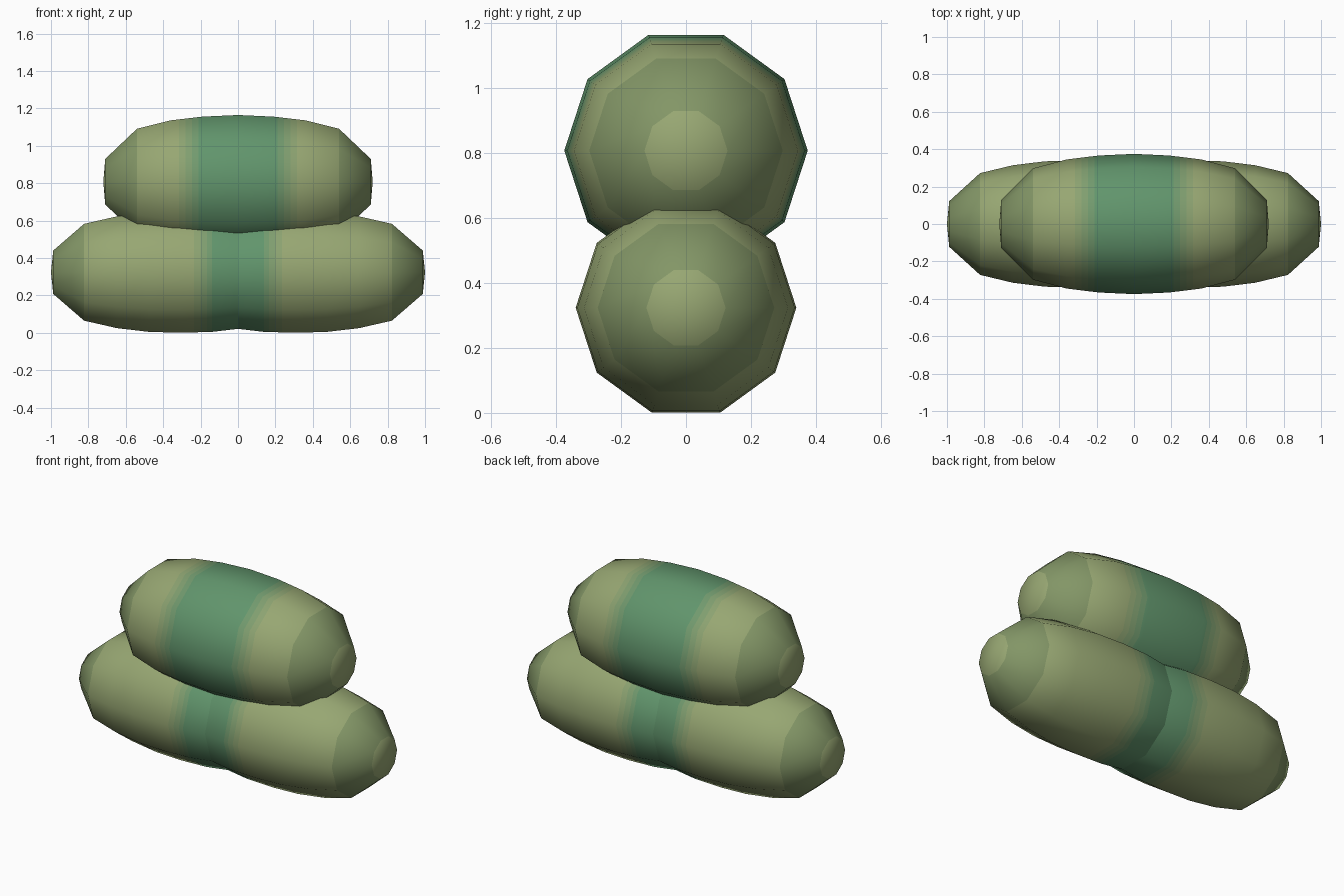
import bpy, math

if "Cube" in bpy.data.objects:
    bpy.data.objects.remove(bpy.data.objects["Cube"])

SIDES = 10
# half profile of a pod: (distance from middle, radius) for the upper and lower sizes
UPPER = [(0, .375), (.19, .366), (.36, .345), (.54, .298), (.71, .128), (.72, 0)]
LOWER = [(0, .34), (.17, .335), (.34, .314), (.515, .272), (.68, .122), (.692, 0)]

OLIVE, GREEN, CAP = (.31, .385, .17), (.12, .30, .15), (.17, .25, .11)


def make_mat(name, a, b, t):
    m = bpy.data.materials.new(name)
    m.diffuse_color = (*[p + (q - p) * t for p, q in zip(a, b)], 1)
    m.use_nodes = True
    m.node_tree.nodes["Principled BSDF"].inputs["Base Color"].default_value = m.diffuse_color
    return m


# green band fading into olive, plus darker end caps
MATS = [make_mat("band_%d" % i, GREEN, OLIVE, i / 4) for i in range(5)]
MATS.append(make_mat("end_cap", OLIVE, CAP, .6))


def radius_at(profile, d):
    for (x0, r0), (x1, r1) in zip(profile, profile[1:]):
        if x0 <= d <= x1:
            return r0 + (r1 - r0) * (d - x0) / (x1 - x0)
    return 0


def pod(name, profile, cx, cz, band, tip):
    # stations: profile rings plus colour edges inside the pod
    edges = [band + .035 * i for i in range(4)]
    end = profile[-1][0]
    xs = {round(s * d, 4) for d, r in profile[:-1] for s in (-1, 1)}
    for e in edges:
        for s in (-1, 1):
            x = s * e - cx
            if abs(x) < profile[-2][0] and min(abs(x - q) for q in xs) > .012:
                xs.add(round(x, 4))
    xs = sorted(xs)
    verts, faces, mats = [], [], []
    for x in xs:
        r = radius_at(profile, abs(x))
        for k in range(SIDES):
            a = 2 * math.pi * k / SIDES
            verts.append((x, r * math.cos(a), r * math.sin(a)))
    for i in range(len(xs) - 1):
        mid = (xs[i] + xs[i + 1]) / 2
        wx = abs(mid + cx)
        m = 5 if wx > tip else sum(wx > e for e in edges)
        for k in range(SIDES):
            n = (k + 1) % SIDES
            a, b = i * SIDES, (i + 1) * SIDES
            faces.append((a + k, a + n, b + n, b + k))
            mats.append(m)
    # slightly domed tips
    verts += [(-end, 0, 0), (end, 0, 0)]
    last, t = (len(xs) - 1) * SIDES, len(verts)
    for k in range(SIDES):
        n = (k + 1) % SIDES
        faces += [(t - 2, n, k), (t - 1, last + k, last + n)]
        mats += [4, 4]
    me = bpy.data.meshes.new(name)
    me.from_pydata(verts, [], [tuple(reversed(f)) for f in faces])
    for m in MATS:
        me.materials.append(m)
    for p, m in zip(me.polygons, mats):
        p.material_index = m
        p.use_smooth = True
    ob = bpy.data.objects.new(name, me)
    ob.location = (cx, 0, cz)
    bpy.context.collection.objects.link(ob)
    # consistent outward normals
    import bmesh
    bm = bmesh.new()
    bm.from_mesh(me)
    bmesh.ops.recalc_face_normals(bm, faces=bm.faces)
    bm.to_mesh(me)
    bm.free()


# one pod resting on two overlapping pods
pod("upper_pod", UPPER, 0, .808, .21, .6)
pod("lower_pod_left", LOWER, -.308, .324, .13, .9)
pod("lower_pod_right", LOWER, .308, .324, .13, .9)
